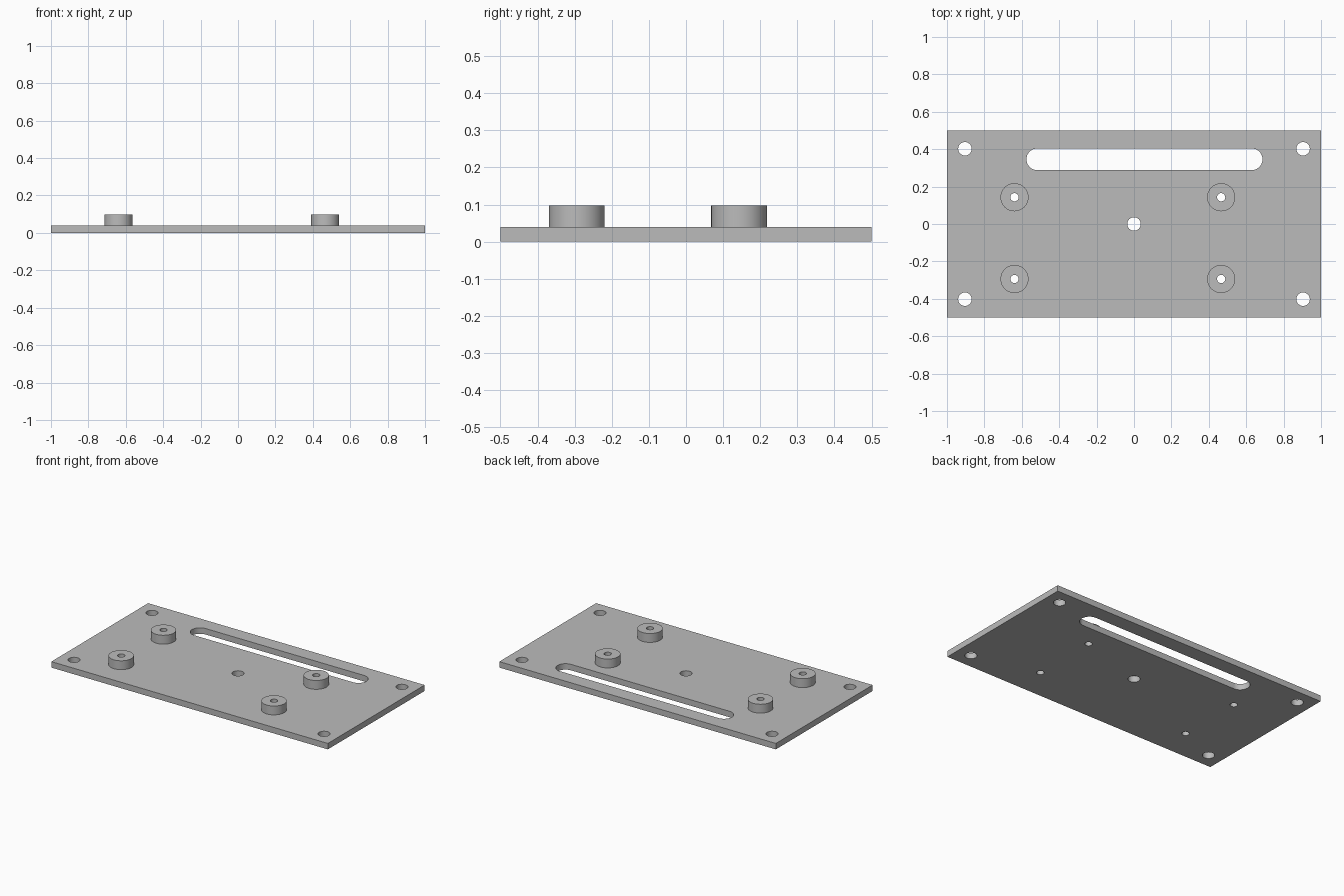
import bpy, bmesh
from math import cos, sin, pi, radians

cube = bpy.data.objects.get("Cube")
if cube:
    bpy.data.objects.remove(cube, do_unlink=True)

grey = bpy.data.materials.new("plain grey")
grey.use_nodes = True
colour = (0.5, 0.5, 0.5, 1)
grey.diffuse_color = colour
grey.node_tree.nodes["Principled BSDF"].inputs["Base Color"].default_value = colour


def arc(x, y, r, start=0.0, sweep=2 * pi, steps=48, closed=True):
    n = steps if closed else steps + 1
    return [(x + r * cos(start + sweep * i / steps),
             y + r * sin(start + sweep * i / steps)) for i in range(n)]


def slot(x0, x1, y, r):
    return (arc(x1, y, r, -pi / 2, pi, 24, False)
            + arc(x0, y, r, pi / 2, pi, 24, False))


def extruded(name, loops, z0, z1):
    """Fill an outline with holes and extrude it upwards."""
    bm = bmesh.new()
    edges = []
    for loop in loops:
        verts = [bm.verts.new((x, y, z0)) for x, y in loop]
        edges += [bm.edges.new((v, verts[i - 1])) for i, v in enumerate(verts)]
    bmesh.ops.triangle_fill(bm, edges=edges, use_beauty=True, normal=(0, 0, 1))
    result = bmesh.ops.extrude_face_region(bm, geom=bm.faces[:], use_keep_orig=True)
    top = [g for g in result["geom"] if isinstance(g, bmesh.types.BMVert)]
    bmesh.ops.translate(bm, verts=top, vec=(0, 0, z1 - z0))
    bmesh.ops.recalc_face_normals(bm, faces=bm.faces[:])
    mesh = bpy.data.meshes.new(name)
    bm.to_mesh(mesh)
    bm.free()
    mesh.materials.append(grey)
    obj = bpy.data.objects.new(name, mesh)
    bpy.context.collection.objects.link(obj)
    bpy.ops.object.select_all(action="DESELECT")
    obj.select_set(True)
    bpy.context.view_layer.objects.active = obj
    bpy.ops.object.shade_smooth_by_angle(angle=radians(30))
    return obj


THICK, TOP = 0.039, 0.097
BOLT_R, SCREW_R, BOSS_R = 0.036, 0.022, 0.075
bosses = [(x, y) for x in (-0.639, 0.466) for y in (-0.294, 0.143)]
bolts = [(x, y) for x in (-0.904, 0.904) for y in (-0.402, 0.402)] + [(0, 0)]

# Base plate with cable slot, bolt holes and screw holes
outline = [(-1, -0.5), (1, -0.5), (1, 0.5), (-1, 0.5)]
holes = [slot(-0.517, 0.629, 0.346, 0.058)]
holes += [arc(x, y, BOLT_R) for x, y in bolts]
holes += [arc(x, y, SCREW_R) for x, y in bosses]
extruded("base_plate", [outline] + holes, 0, THICK)

# Hollow standoffs
for i, (x, y) in enumerate(bosses, 1):
    extruded(f"standoff_{i}", [arc(x, y, BOSS_R), arc(x, y, SCREW_R)], THICK, TOP)
